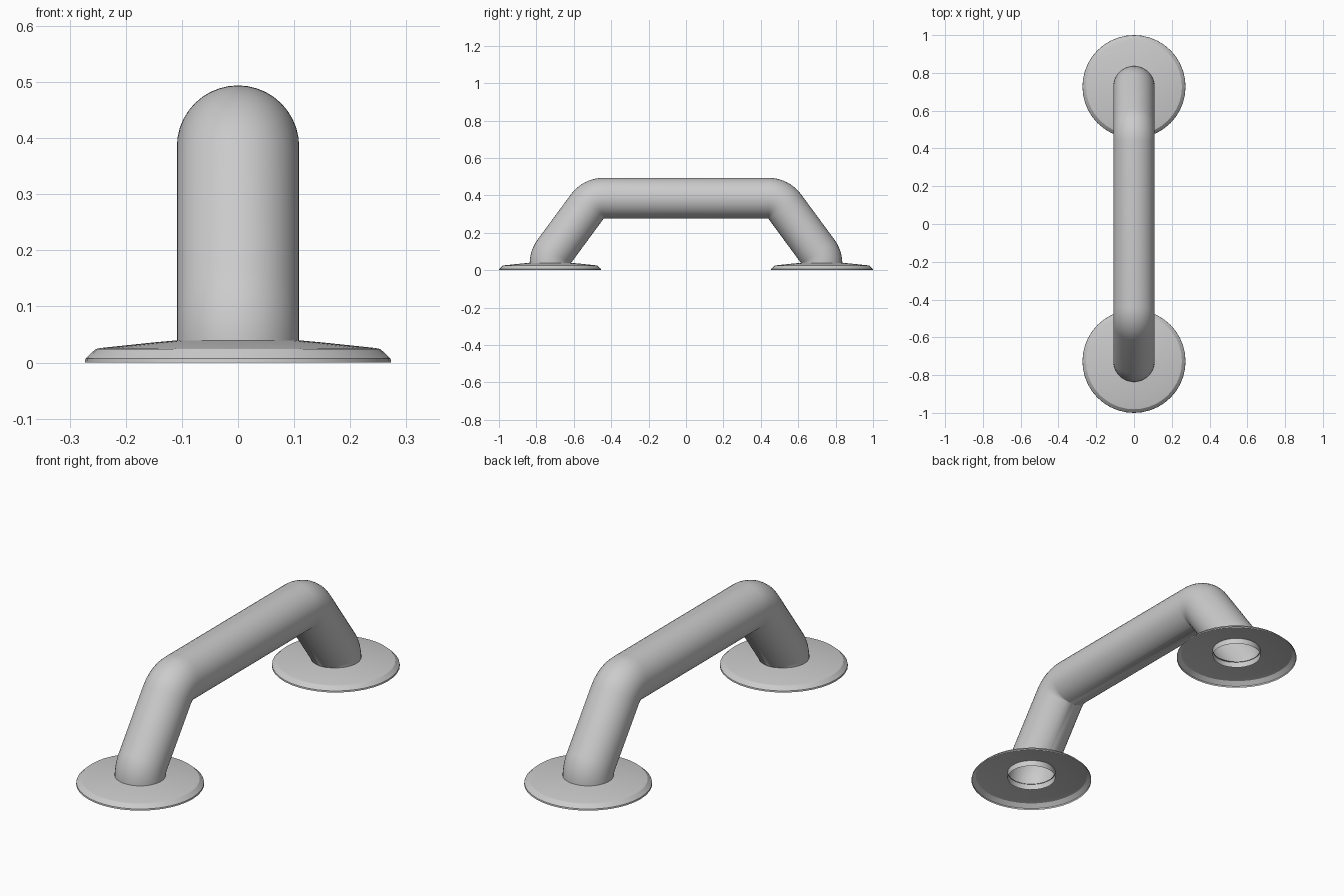
import bpy, bmesh, math
from mathutils import Vector

if "Cube" in bpy.data.objects:
    bpy.data.objects.remove(bpy.data.objects["Cube"])

R = 0.109         # tube radius
BASE_Y = 0.727    # centre of each end flange
SIDES = 40


def finish(bm, name):
    bmesh.ops.remove_doubles(bm, verts=bm.verts, dist=0.0004)
    bmesh.ops.recalc_face_normals(bm, faces=bm.faces)
    mesh = bpy.data.meshes.new(name)
    bm.to_mesh(mesh)
    bm.free()
    obj = bpy.data.objects.new(name, mesh)
    bpy.context.collection.objects.link(obj)
    bpy.ops.object.select_all(action='DESELECT')
    obj.select_set(True)
    bpy.context.view_layer.objects.active = obj
    bpy.ops.object.shade_smooth_by_angle(angle=math.radians(30))
    return obj


def skin(bm, rings):
    for a, b in zip(rings, rings[1:]):
        for i in range(SIDES):
            j = (i + 1) % SIDES
            bm.faces.new((a[i], a[j], b[j], b[i]))


# Bent tube: each bend pivots about its inner corner, open at both ends
foot, elbow = (BASE_Y - R, 0.034), (0.44, 0.276)
lean = math.atan2(foot[0] - elbow[0], elbow[1] - foot[1])
half = [(elbow, math.pi / 2 + (lean - math.pi / 2) * k / 10) for k in range(11)]
half += [(foot, lean * (1 - k / 6)) for k in range(7)]
half.append(((foot[0], 0.012), 0.0))
stations = [((-p[0], p[1]), math.pi - a) for p, a in reversed(half)] + half

bm = bmesh.new()
rings = []
for (py, pz), ang in stations:
    ring = []
    for i in range(SIDES):
        t = math.tau * i / SIDES
        d = R + R * math.cos(t)
        ring.append(bm.verts.new((R * math.sin(t), py + d * math.cos(ang),
                                  pz + d * math.sin(ang))))
    rings.append(ring)
skin(bm, rings)
finish(bm, "grab_tube")

# Hollow end flanges: low cone with a bevelled rim
profile = [(0.106, 0.040), (0.15, 0.036), (0.245, 0.026), (0.254, 0.024),
           (0.272, 0.007), (0.273, 0.0)]
for name, y in (("front_flange", -BASE_Y), ("back_flange", BASE_Y)):
    bm = bmesh.new()
    skin(bm, [[bm.verts.new(Vector((r * math.cos(math.tau * i / SIDES),
                                    y + r * math.sin(math.tau * i / SIDES), z)))
               for i in range(SIDES)] for r, z in profile])
    finish(bm, name)
